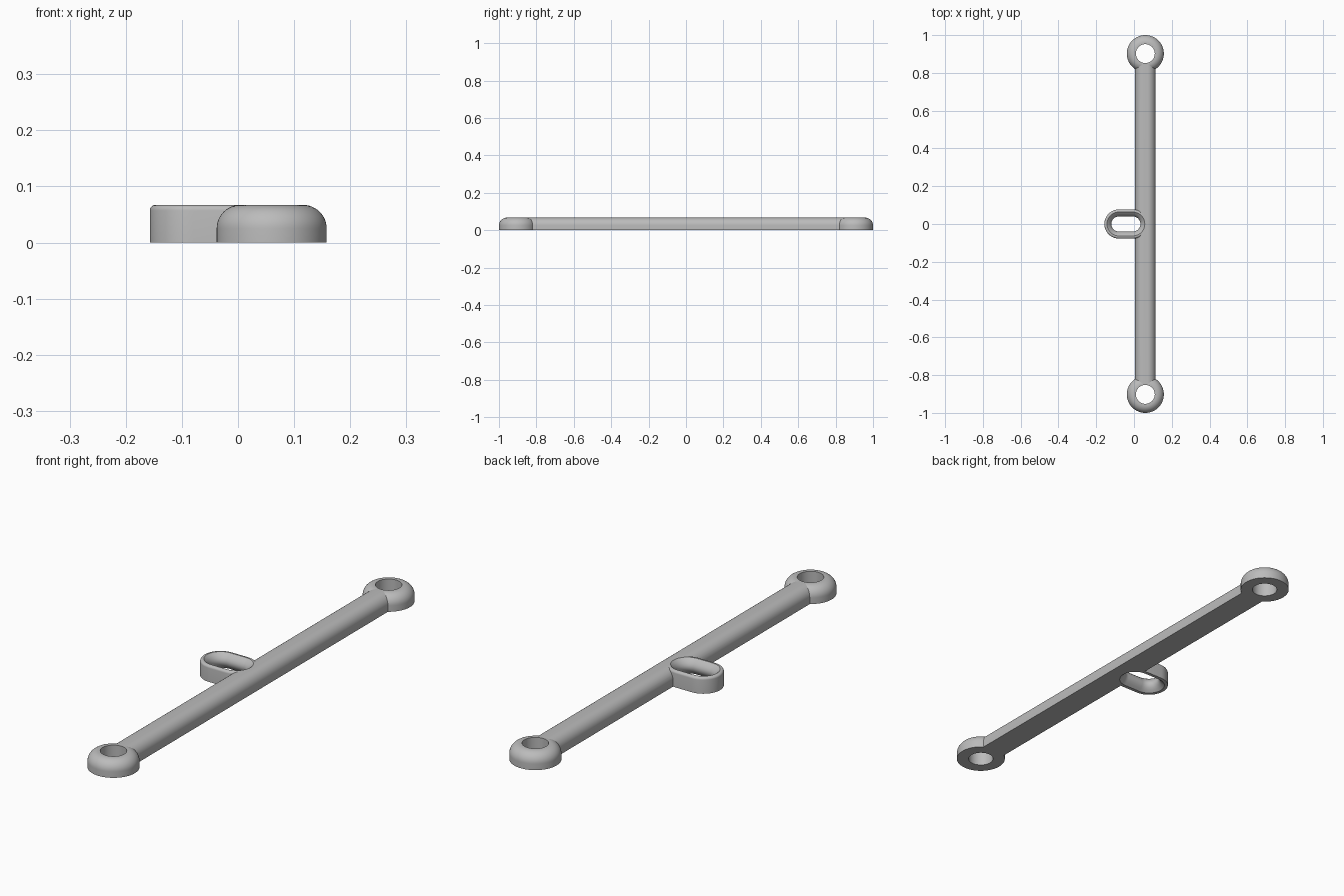
import bpy, bmesh, math

if "Cube" in bpy.data.objects:
    bpy.data.objects.remove(bpy.data.objects["Cube"], do_unlink=True)

HEIGHT = 0.067
BAR_X = 0.06
RING_Y = 0.902

grey = bpy.data.materials.new("mid_grey")
grey.use_nodes = True
COLOUR = (0.5, 0.5, 0.5, 1)
grey.diffuse_color = COLOUR
grey.node_tree.nodes["Principled BSDF"].inputs["Base Color"].default_value = COLOUR


def finish(name, bm):
    bmesh.ops.recalc_face_normals(bm, faces=bm.faces)
    mesh = bpy.data.meshes.new(name)
    bm.to_mesh(mesh)
    bm.free()
    mesh.materials.append(grey)
    obj = bpy.data.objects.new(name, mesh)
    bpy.context.collection.objects.link(obj)
    return obj


def smooth(obj):
    bpy.ops.object.select_all(action="DESELECT")
    obj.select_set(True)
    bpy.context.view_layer.objects.active = obj
    bpy.ops.object.shade_smooth_by_angle(angle=math.radians(30))


def fillet(outer, radius, steps=12):
    """Quarter round from the outer wall up to the flat top."""
    arc = [math.pi / 2 * i / steps for i in range(steps + 1)]
    return [(outer - radius + radius * math.cos(a),
             HEIGHT - radius + radius * math.sin(a)) for a in arc]


def sweep(name, profile, x, y, half_straight=0, steps=32):
    """Sweep a closed (radius, z) profile round a circle or a slot shape."""
    bm = bmesh.new()
    loops = []
    for side in (1, -1):
        for i in range(steps + 1):
            if half_straight == 0 and i == steps:
                continue
            a = math.pi * i / steps - side * math.pi / 2
            loops.append([bm.verts.new((x + side * half_straight + r * math.cos(a),
                                        y + r * math.sin(a), z)) for r, z in profile])
    for a, b in zip(loops, loops[1:] + loops[:1]):
        for i in range(len(profile)):
            j = (i + 1) % len(profile)
            bm.faces.new((a[i], b[i], b[j], a[j]))
    return finish(name, bm)


def prism(name, outline, to_point, start, end):
    """Extrude a closed outline between two planes."""
    bm = bmesh.new()
    ends = [[bm.verts.new(to_point(u, v, w)) for u, v in outline] for w in (start, end)]
    for cap in ends:
        bm.faces.new(cap)
    for i in range(len(outline)):
        j = (i + 1) % len(outline)
        bm.faces.new((ends[0][i], ends[0][j], ends[1][j], ends[1][i]))
    return finish(name, bm)


# End rings with a domed outer edge and a straight hole
ring_profile = [(0.05, 0), (0.098, 0)] + fillet(0.098, 0.042) + [(0.05, HEIGHT)]
for name, side in (("front_ring", -1), ("back_ring", 1)):
    smooth(sweep(name, ring_profile, BAR_X, side * RING_Y))

# Long bar, flat below and rounded above
half = [(0.054, 0)] + fillet(0.054, 0.042)
outline = half + [(-u, v) for u, v in reversed(half)]
bar = prism("bar", outline, lambda u, v, w: (BAR_X + u, w, v), -0.847, 0.847)

# Side loop, waisted inside
LOOP_X, LOOP_HALF, LOOP_R = -0.043, 0.037, 0.077
waist = []
for i in range(9):
    t = 1 - i / 4
    waist.append((0.04 + 0.023 * t * t, HEIGHT / 2 * (1 + t)))
loop_profile = [(LOOP_R, 0)] + fillet(LOOP_R, 0.01, 6) + waist
smooth(sweep("side_loop", loop_profile, LOOP_X, 0, LOOP_HALF))

# Open the bar where the loop passes through it
slot = []
for side in (1, -1):
    for i in range(25):
        a = math.pi * i / 24 - side * math.pi / 2
        slot.append((LOOP_X + side * LOOP_HALF + 0.066 * math.cos(a), 0.066 * math.sin(a)))
cutter = prism("slot_cutter", slot, lambda u, v, w: (u, v, w), -0.05, 0.1)
cutter.hide_render = True
cut = bar.modifiers.new("slot", "BOOLEAN")
cut.operation = "DIFFERENCE"
cut.solver = "EXACT"
cut.object = cutter
bpy.context.view_layer.objects.active = bar
bpy.ops.object.modifier_apply(modifier=cut.name)
bpy.data.objects.remove(cutter, do_unlink=True)
smooth(bar)
